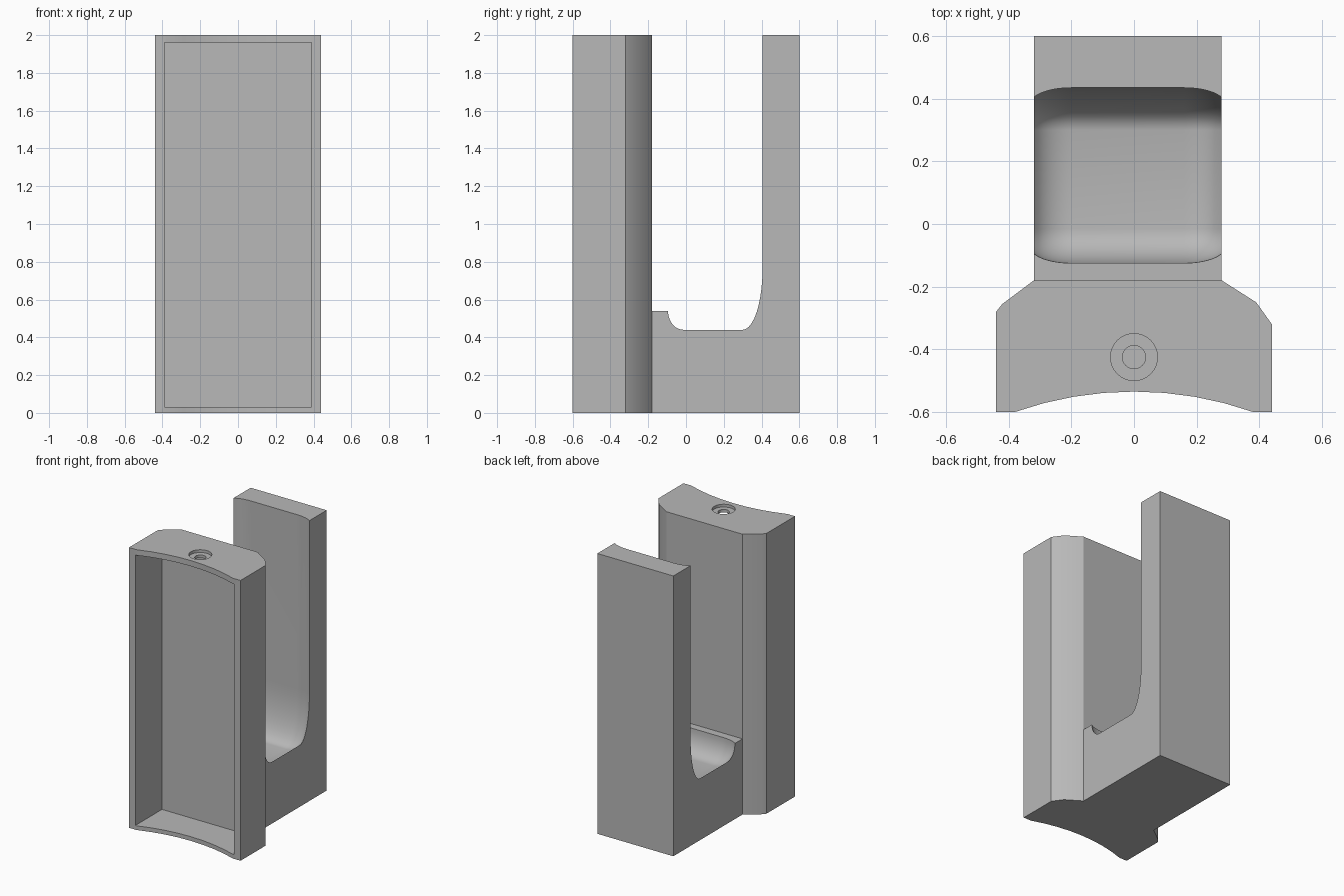
import bpy, bmesh, math

cube = bpy.data.objects.get("Cube")
if cube:
    bpy.data.objects.remove(cube, do_unlink=True)

grey = bpy.data.materials.new("plain grey")
grey.use_nodes = True
COLOR = (0.48, 0.48, 0.48, 1)
grey.diffuse_color = COLOR
grey.node_tree.nodes["Principled BSDF"].inputs["Base Color"].default_value = COLOR


def loft(name, rings):
    """Solid through matching closed rings of 3D points, capped at both ends."""
    bm = bmesh.new()
    loops = [[bm.verts.new(p) for p in ring] for ring in rings]
    n = len(loops[0])
    for a, b in zip(loops, loops[1:]):
        for i in range(n):
            j = (i + 1) % n
            bm.faces.new((a[i], a[j], b[j], b[i]))
    bm.faces.new(loops[0])
    bm.faces.new(loops[-1])
    bmesh.ops.recalc_face_normals(bm, faces=bm.faces)
    me = bpy.data.meshes.new(name)
    bm.to_mesh(me)
    bm.free()
    me.materials.append(grey)
    ob = bpy.data.objects.new(name, me)
    bpy.context.collection.objects.link(ob)
    return ob


def prism(name, outline, z0, z1):
    return loft(name, [[(x, y, z) for x, y in outline] for z in (z0, z1)])


def circle(cx, cy, r, n=32):
    return [(cx + r * math.cos(math.tau * i / n), cy + r * math.sin(math.tau * i / n))
            for i in range(n)]


def combine(ob, other, operation):
    mod = ob.modifiers.new(operation.lower(), "BOOLEAN")
    mod.operation = operation
    mod.solver = "EXACT"
    mod.object = other
    bpy.context.view_layer.objects.active = ob
    bpy.ops.object.modifier_apply(modifier=mod.name)
    bpy.data.objects.remove(other, do_unlink=True)


# Front housing with a shallow curved face and uneven rear chamfers
R, HALF = 1.143, 0.38
sweep = math.asin(HALF / R)
arc = []
for i in range(9):
    a = sweep * (1 - i / 4)
    arc.append((R * math.sin(a), -0.535 - R * (1 - math.cos(a))))
outline = [(-0.44, -0.6), (-0.44, -0.28), (-0.42, -0.255), (-0.32, -0.18),
           (0.28, -0.18), (0.39, -0.25), (0.44, -0.32), (0.44, -0.6)] + arc
holder = prism("holder_body", outline, 0, 2)

# Front recess, then the stepped screw hole in the top wall
recess = [(-0.39, -0.8), (0.39, -0.8), (0.39, -0.3), (-0.39, -0.3)]
combine(holder, prism("recess_cutter", recess, 0.03, 1.96), "DIFFERENCE")
combine(holder, prism("counterbore_cutter", circle(0, -0.425, 0.075), 1.98, 2.1), "DIFFERENCE")
combine(holder, prism("screw_hole_cutter", circle(0, -0.425, 0.037), 1.9, 2.1), "DIFFERENCE")


# Rear hook: a side profile lofted across its width, hollowed toward the middle
def quarter(cx, cz, rx, rz, start, end, steps=10):
    pts = []
    for i in range(steps + 1):
        a = math.radians(start + (end - start) * i / steps)
        pts.append((cx + rx * math.cos(a), cz + rz * math.sin(a)))
    return pts


def hook_section(x, inset, drop):
    side = [(-0.25, 0), (-0.25, 0.54)]
    side += quarter(-0.015, 0.54, 0.08 + inset, 0.1 + drop, 180, 270)
    side += quarter(0.3, 0.76, 0.105 + inset, 0.32 + drop, 270, 360)
    side += [(0.405 + inset, 2), (0.6, 2), (0.6, 0)]
    return [(x, y, z) for y, z in side]


LEFT, RIGHT, FILLET, STEPS = 0.28, -0.32, 0.12, 8
sections = []
for i in range(STEPS + 1):
    s = 1 - i / STEPS
    k = 1 - (1 - math.sqrt(1 - 0.8 * s * s)) / (1 - math.sqrt(0.2))
    sections.append((FILLET * (1 - s), 0.03 * k, 0.06 * k))
rings = [hook_section(RIGHT + d, e, f) for d, e, f in sections]
rings += [hook_section(LEFT - d, e, f) for d, e, f in reversed(sections)]
combine(holder, loft("rear_hook", rings), "UNION")

# Smooth the fillets, keep hard edges crisp
bpy.ops.object.select_all(action="DESELECT")
holder.select_set(True)
bpy.context.view_layer.objects.active = holder
bpy.ops.object.shade_smooth_by_angle(angle=math.radians(30))
